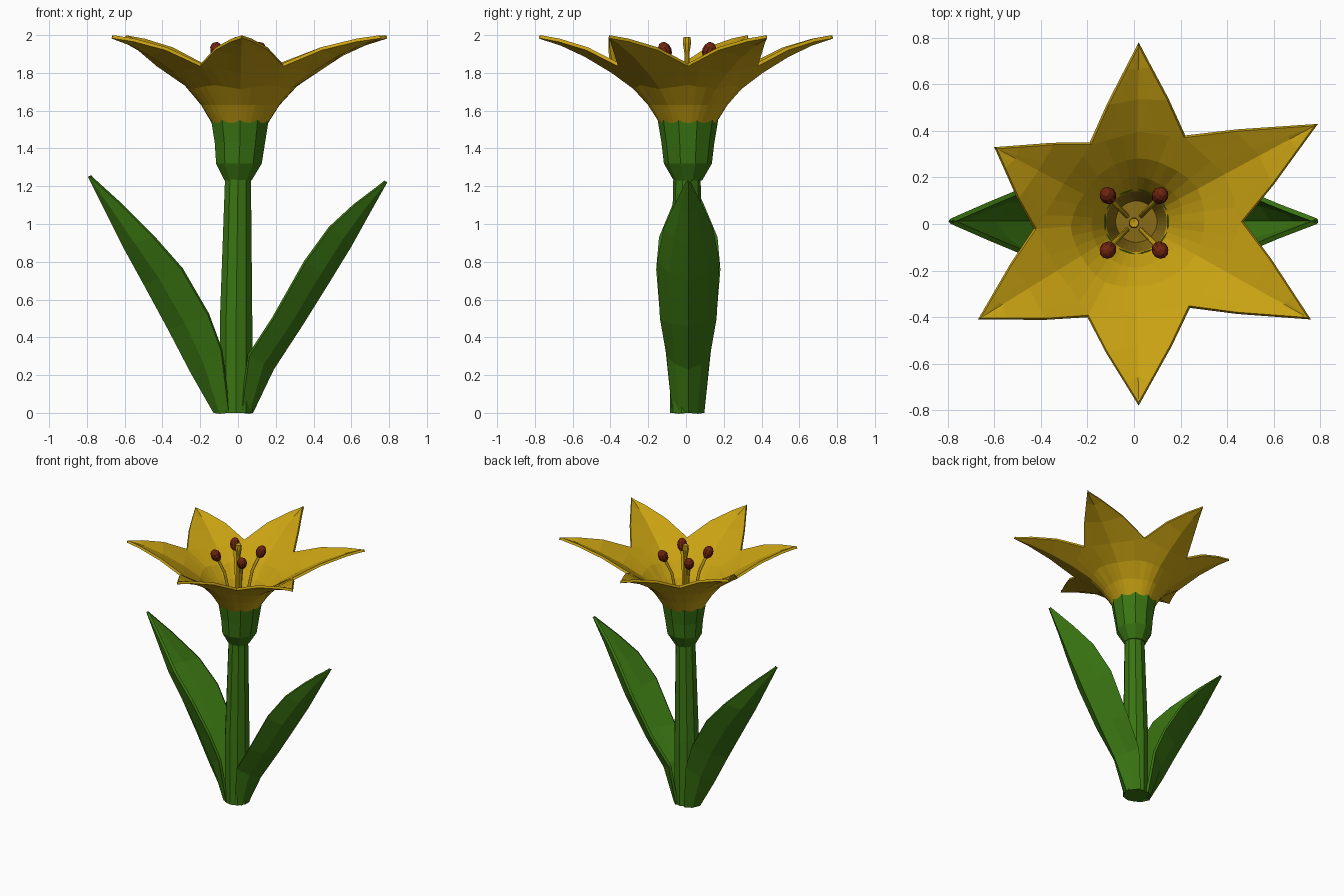
import bpy, bmesh, math
from mathutils import Vector

cube = bpy.data.objects.get("Cube")
if cube:
    bpy.data.objects.remove(cube, do_unlink=True)


def material(name, rgb):
    m = bpy.data.materials.new(name)
    m.use_nodes = True
    m.diffuse_color = (*rgb, 1)
    bsdf = next(n for n in m.node_tree.nodes if n.type == "BSDF_PRINCIPLED")
    bsdf.inputs["Base Color"].default_value = (*rgb, 1)
    bsdf.inputs["Roughness"].default_value = 0.8
    return m


YELLOW = material("petal_yellow", (0.58, 0.36, 0.006))
OCHRE = material("throat_ochre", (0.25, 0.15, 0.008))
GREEN = material("leaf_green", (0.042, 0.178, 0.006))
RUST = material("anther_rust", (0.16, 0.018, 0.005))


def add_grid(bm, rows):
    """Skin a list of equally long point rows with quads."""
    verts = [[bm.verts.new(p) for p in row] for row in rows]
    for a, b in zip(verts, verts[1:]):
        for j in range(len(a) - 1):
            bm.faces.new((a[j], a[j + 1], b[j + 1], b[j]))


def finish(name, bm, mats, thickness=0.0):
    """Weld the mesh; a sheet faces downward and is thickened upward."""
    bmesh.ops.remove_doubles(bm, verts=bm.verts, dist=0.0005)
    bmesh.ops.recalc_face_normals(bm, faces=bm.faces)
    bm.normal_update()
    if thickness:
        for f in bm.faces:
            if f.normal.z > 0:
                f.normal_flip()
    me = bpy.data.meshes.new(name)
    bm.to_mesh(me)
    bm.free()
    for m in mats:
        me.materials.append(m)
    ob = bpy.data.objects.new(name, me)
    bpy.context.collection.objects.link(ob)
    if thickness:
        mod = ob.modifiers.new("thickness", "SOLIDIFY")
        mod.thickness = thickness
        mod.offset = -1
    return ob


def lathe(name, profile, sides, mat, cy=0.0):
    """Profile entries are radius, height and centre x."""
    bm = bmesh.new()
    angles = [math.tau * (i + 0.5) / sides for i in range(sides + 1)]
    add_grid(bm, [[(cx + r * math.cos(a), cy + r * math.sin(a), z) for a in angles]
                  for r, z, cx in profile])
    return finish(name, bm, [mat])


# Stem and calyx
lathe("stem", [(0, 0, -0.01), (0.09, 0, -0.01), (0.09, 0.5, -0.01),
               (0.072, 1.25, 0), (0, 1.25, 0)], 10, GREEN, 0.005)
lathe("calyx", [(0, 1.22, 0), (0.075, 1.23, 0), (0.127, 1.32, 0.005),
                (0.14, 1.43, 0.01), (0.16, 1.55, 0.01), (0.14, 1.55, 0.01)],
      10, GREEN, 0.01)


# Leaves: folded blades, each row is (midrib x, z, edge x, z, half width)
def leaf(name, side, rows):
    bm = bmesh.new()
    cy = 0.012
    for s in (-1, 1):
        grid = []
        for mx, mz, ex, ez, w in rows:
            mid = Vector((side * mx, cy, mz))
            edge = Vector((side * ex, cy + s * w, ez))
            belly = mid.lerp(edge, 0.5) + Vector((side * 0.1, s * 0.1, -0.06)) * w
            grid.append([mid, belly, edge])
        add_grid(bm, grid)
    finish(name, bm, [GREEN], 0.02)


leaf("left_leaf", 1, [
    (0.08, 0, 0.02, 0, 0.085), (0.19, 0.23, 0.06, 0.3, 0.115),
    (0.34, 0.46, 0.19, 0.5, 0.15), (0.49, 0.7, 0.36, 0.8, 0.165),
    (0.6, 0.88, 0.49, 0.98, 0.13), (0.7, 1.06, 0.62, 1.1, 0.075),
    (0.79, 1.22, 0.785, 1.225, 0.012)])
leaf("right_leaf", -1, [
    (0.13, 0, 0.05, 0, 0.085), (0.25, 0.21, 0.09, 0.33, 0.12),
    (0.37, 0.44, 0.16, 0.52, 0.15), (0.5, 0.68, 0.3, 0.76, 0.17),
    (0.61, 0.88, 0.45, 0.93, 0.155), (0.71, 1.08, 0.63, 1.11, 0.08),
    (0.795, 1.25, 0.785, 1.25, 0.012)])

# Bloom: six pointed petals joined into one funnel
CENTRE = Vector((0.01, 0.01))
TIPS = [(0.02, 0.78), (-0.6, 0.33), (-0.67, -0.41),
        (0.02, -0.78), (0.76, -0.41), (0.79, 0.43)]
NOTCHES = [(-0.19, 0.35), (-0.43, -0.02), (-0.2, -0.4),
           (0.24, -0.36), (0.47, 0.01), (0.22, 0.38)]
BASE = 0.147
# Tube rows (radius, z), then petal rows (midrib part, z, edge part, z)
TUBE = [(0, 1.37), (0.1, 1.37), (0.132, 1.48)]
FUNNEL = [(0, 1.53, 0, 1.53), (0.1, 1.63, 0.2, 1.63), (0.22, 1.715, 0.5, 1.735)]
BLADE = [(0.4, 1.8, 0, 1.835), (0.62, 1.885, 0.4, 1.92),
         (0.82, 1.945, 0.75, 1.965), (1, 1.982, 0.97, 1.982)]
STEPS = [0, 0.35, 0.7, 1]


def half_petal(bm, tip, notch):
    tip, notch = Vector(tip) - CENTRE, Vector(notch) - CENTRE
    dirs = [tip.normalized().lerp(notch.normalized(), s).normalized() for s in STEPS]
    reach = lambda v, part: BASE + (v.length - BASE) * part
    rows = [[(*(CENTRE + d * r), z) for d in dirs] for r, z in TUBE]
    for m, mz, e, ez in FUNNEL:
        a, b = reach(tip, m), reach(notch, e)
        rows.append([(*(CENTRE + d * (a + (b - a) * s)), mz + (ez - mz) * s)
                     for d, s in zip(dirs, STEPS)])
    for m, mz, e, ez in BLADE:
        mid = tip.normalized() * reach(tip, m)
        edge = notch.lerp(tip, e)
        edge += (edge - mid) * 0.25 * e * (1 - e)
        rows.append([(*(CENTRE + mid.lerp(edge, s)), mz + (ez - mz) * s)
                     for s in STEPS])
    add_grid(bm, rows)


bm = bmesh.new()
for i, tip in enumerate(TIPS):
    half_petal(bm, tip, NOTCHES[i])
    half_petal(bm, tip, NOTCHES[i - 1])
bloom = finish("bloom", bm, [YELLOW, OCHRE], 0.018)
for p in bloom.data.polygons:
    p.material_index = int(p.center.z < 1.52)

# Pistil
lathe("pistil", [(0, 1.36, 0), (0.016, 1.36, 0), (0.014, 1.9, 0), (0.024, 1.96, 0),
                 (0.02, 1.99, 0), (0, 1.985, 0)], 8, YELLOW, 0.005)


# Stamens: curved filaments tipped with anthers
def stamen(name, sx, sy):
    cu = bpy.data.curves.new(name + "_filament", "CURVE")
    cu.dimensions = "3D"
    cu.bevel_depth = 0.011
    cu.bevel_resolution = 1
    cu.use_fill_caps = True
    path = [(0.03, 1.37), (0.045, 1.6), (0.07, 1.78), (0.112, 1.91)]
    sp = cu.splines.new("POLY")
    sp.points.add(len(path) - 1)
    for pt, (r, z) in zip(sp.points, path):
        pt.co = (sx * r, sy * r + 0.005, z, 1)
    cu.materials.append(YELLOW)
    ob = bpy.data.objects.new(name + "_filament", cu)
    bpy.context.collection.objects.link(ob)
    bpy.ops.object.select_all(action="DESELECT")
    ob.select_set(True)
    bpy.context.view_layer.objects.active = ob
    bpy.ops.object.convert(target="MESH")

    bpy.ops.mesh.primitive_uv_sphere_add(
        segments=10, ring_count=6, location=(sx * 0.112, sy * 0.117 + 0.005, 1.918))
    anther = bpy.context.object
    anther.name = name + "_anther"
    anther.scale = (0.036, 0.036, 0.048)
    anther.rotation_euler = (-sy * 0.35, sx * 0.25, 0)
    anther.data.materials.append(RUST)


for depth, sy in (("front", -1), ("back", 1)):
    for hand, sx in (("right", -1), ("left", 1)):
        stamen(f"{depth}_{hand}_stamen", sx, sy)
